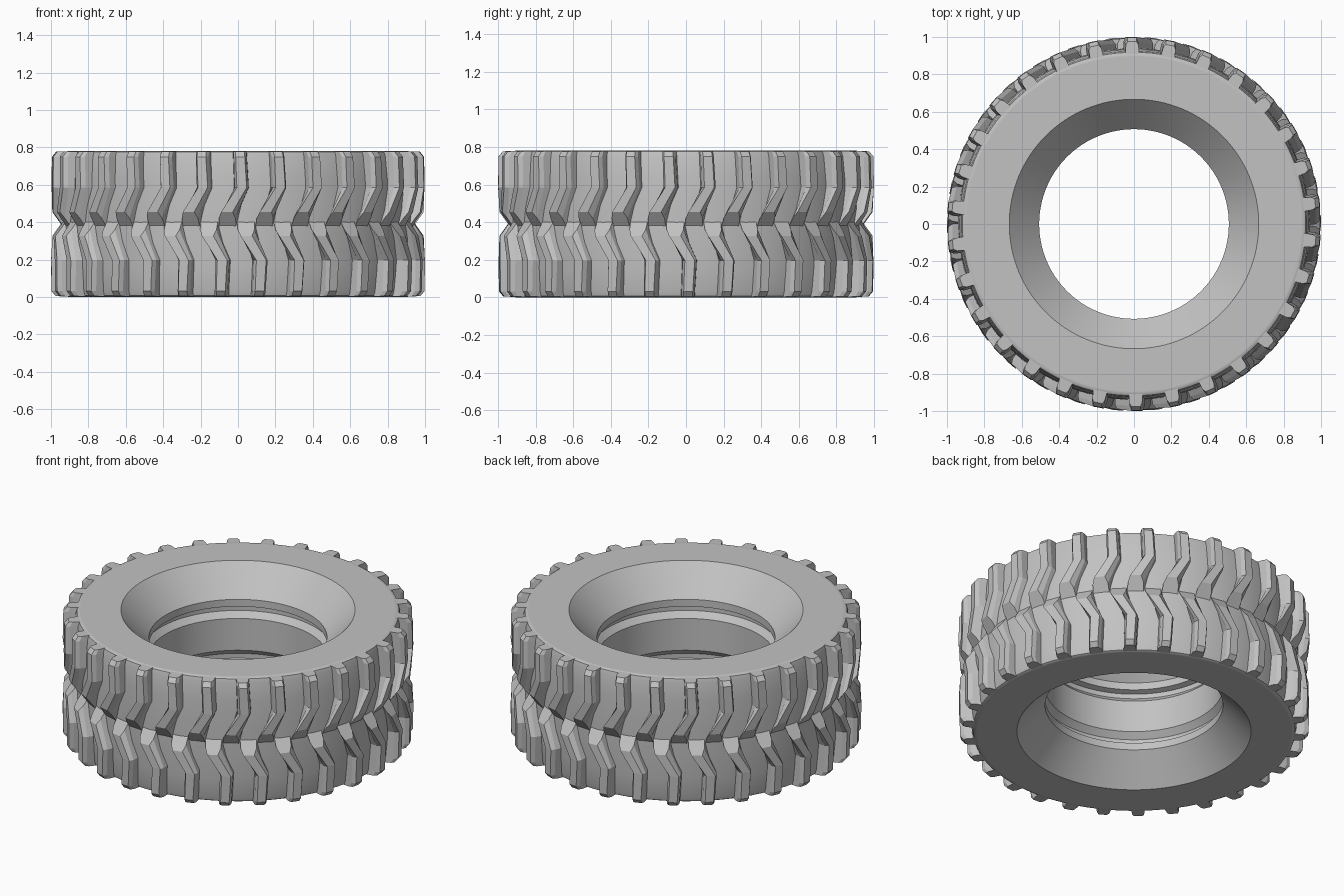
import bpy, bmesh, math

HEIGHT = 0.782
MID = HEIGHT / 2
LUGS = 30
SEGMENTS = 128
ROOT = 0.9

cube = bpy.data.objects.get("Cube")
if cube:
    bpy.data.objects.remove(cube, do_unlink=True)

rubber = bpy.data.materials.new("grey_rubber")
rubber.use_nodes = True
rubber.diffuse_color = (0.54, 0.54, 0.54, 1)
shader = next(n for n in rubber.node_tree.nodes if n.type == "BSDF_PRINCIPLED")
shader.inputs["Base Color"].default_value = rubber.diffuse_color
shader.inputs["Roughness"].default_value = 0.7


def finish(bm, name):
    bmesh.ops.recalc_face_normals(bm, faces=bm.faces)
    mesh = bpy.data.meshes.new(name)
    bm.to_mesh(mesh)
    bm.free()
    mesh.materials.append(rubber)
    obj = bpy.data.objects.new(name, mesh)
    bpy.context.collection.objects.link(obj)
    return obj


def polar(bm, radius, angle, z):
    return bm.verts.new((radius * math.cos(angle), radius * math.sin(angle), z))


def lathe(name, profile):
    """Spin a closed (radius, z) profile around the z axis."""
    bm = bmesh.new()
    rings = [[polar(bm, r, math.tau * s / SEGMENTS, z) for r, z in profile]
             for s in range(SEGMENTS)]
    count = len(profile)
    for s in range(SEGMENTS):
        a, b = rings[s], rings[(s + 1) % SEGMENTS]
        for i in range(count):
            j = (i + 1) % count
            bm.faces.new((a[i], b[i], b[j], a[j]))
    obj = finish(bm, name)
    bpy.ops.object.select_all(action="DESELECT")
    obj.select_set(True)
    bpy.context.view_layer.objects.active = obj
    bpy.ops.object.shade_smooth_by_angle(angle=math.radians(35))
    return obj


# Tyre body: half profile above the middle (radius, height over middle), mirrored
half = [(0.94, 0.08), (0.935, 0.24), (0.925, 0.36), (0.918, 0.384), (0.906, 0.391),
        (0.895, 0.391), (0.667, 0.391), (0.507, 0.22), (0.507, 0.175),
        (0.54, 0.165), (0.54, 0.135), (0.507, 0.10)]
profile = [(r, MID + h) for r, h in half]
profile += [(r, MID - h) for r, h in reversed(half)]
lathe("tyre_body", profile)

# Lug cross-sections: turn, root height, crown height, crown radius, half width
STATIONS = [
    (-0.060, 0.325, 0.455, 0.993, 0.054),
    (0.020, 0.585, 0.585, 1.000, 0.045),
    (0.012, 0.750, 0.750, 0.997, 0.042),
    (0.010, 0.780, 0.777, 0.975, 0.042),
]


def lug_row(name, phase, flipped):
    """Ring of kinked, chamfered tread lugs on one half of the tyre."""
    # Root, chamfer and crown levels, as share of the lug's depth and width
    levels = [(0, 1), (0.75, 0.85), (1, 0.58)]
    outline = [(d, -w) for d, w in levels] + [(d, w) for d, w in reversed(levels)]
    bm = bmesh.new()
    for k in range(LUGS):
        start = -math.pi / 2 + math.tau * (k + phase) / LUGS
        rings = []
        for turn, z_root, z_crown, r_crown, width in STATIONS:
            ring = []
            for depth, side in outline:
                z = z_root + (z_crown - z_root) * depth
                ring.append(polar(bm, ROOT + (r_crown - ROOT) * depth,
                                  start + turn + side * width,
                                  HEIGHT - z if flipped else z))
            rings.append(ring)
        for a, b in zip(rings, rings[1:]):
            for i in range(len(a)):
                j = (i + 1) % len(a)
                bm.faces.new((a[i], a[j], b[j], b[i]))
        bm.faces.new(rings[0])
        bm.faces.new(rings[-1])
    return finish(bm, name)


# Two staggered rows forming a chevron tread
lug_row("upper_tread_lugs", 0, False)
lug_row("lower_tread_lugs", 0.5, True)
